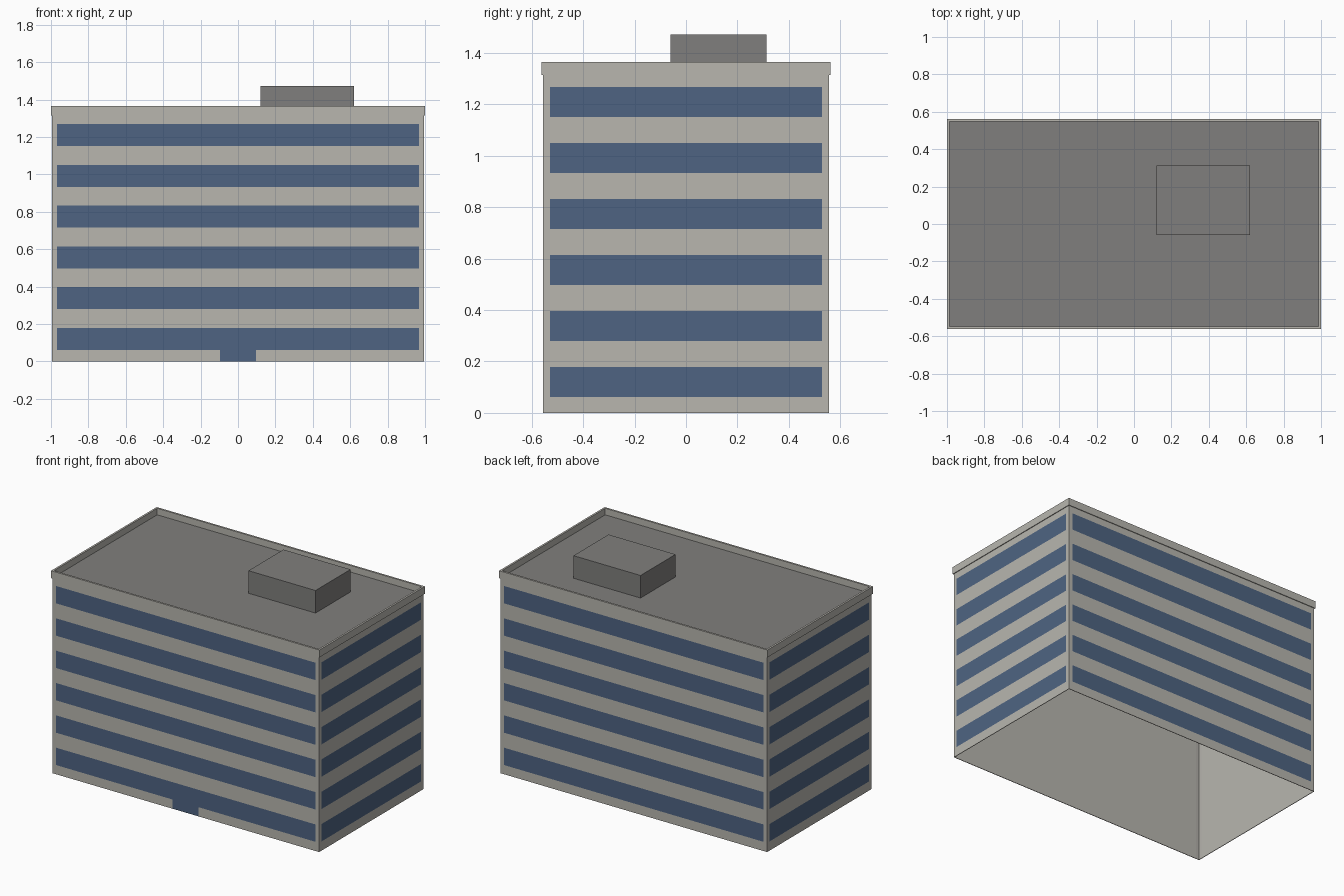
import bpy, bmesh

if "Cube" in bpy.data.objects:
    bpy.data.objects.remove(bpy.data.objects["Cube"])

HX, HY = 0.995, 0.557          # wall half sizes
WX, WY = 0.968, 0.53           # window band half lengths
DOOR = 0.097                   # door half width
ROOF, TOP = 1.32, 1.365


def material(name, rgb):
    m = bpy.data.materials.new(name)
    m.diffuse_color = (*rgb, 1)
    m.use_nodes = True
    m.node_tree.nodes["Principled BSDF"].inputs["Base Color"].default_value = m.diffuse_color
    return m


concrete = material("concrete", (0.48, 0.468, 0.43))
glass = material("blue glass", (0.077, 0.127, 0.223))
roofing = material("roof grey", (0.216, 0.212, 0.205))


def finish(name, bm, *mats):
    mesh = bpy.data.meshes.new(name)
    bm.to_mesh(mesh)
    bm.free()
    obj = bpy.data.objects.new(name, mesh)
    bpy.context.collection.objects.link(obj)
    for m in mats:
        mesh.materials.append(m)
    return obj


def box(name, lo, hi, mat):
    bm = bmesh.new()
    bmesh.ops.create_cube(bm, size=1)
    for v in bm.verts:
        v.co = [lo[i] if v.co[i] < 0 else hi[i] for i in range(3)]
    return finish(name, bm, mat)


# Walls: perimeter columns crossed with floor rows; glass chosen by rule
xs = [-HX, -WX, -DOOR, DOOR, WX]
ys = [-HY, -WY, WY]
ring = ([(x, -HY) for x in xs] + [(HX, y) for y in ys]
        + [(-x, HY) for x in xs] + [(-HX, -y) for y in ys])
rows = [0.0]
for floor in range(6):
    base = 0.062 + 0.218 * floor
    rows += [base, base + 0.117]
rows.append(ROOF)

bm = bmesh.new()
grid = [[bm.verts.new((x, y, z)) for x, y in ring] for z in rows]
n = len(ring)
for r in range(len(rows) - 1):
    for c in range(n):
        d = (c + 1) % n
        f = bm.faces.new((grid[r][c], grid[r][d], grid[r + 1][d], grid[r + 1][c]))
        mid = f.calc_center_median()
        in_band = r % 2 == 1 and (abs(mid.x) < WX or abs(mid.y) < WY) \
            and not (abs(mid.x) > WX and abs(mid.y) > WY)
        on_end = (abs(mid.x) > WX and abs(mid.y) > HY - 0.001) or \
                 (abs(mid.y) > WY and abs(mid.x) > HX - 0.001)
        is_door = r == 0 and abs(mid.x) < 0.01 and mid.y < 0
        f.material_index = int((in_band and not on_end) or is_door)
walls = finish("walls", bm, concrete, glass, concrete, concrete)
# Inner skin is plain concrete through the material offset
shell = walls.modifiers.new("shell", 'SOLIDIFY')
shell.thickness = 0.004
shell.offset = -1
shell.material_offset = 2
shell.material_offset_rim = 2

# Roof deck
box("roof_deck", (-HX + 0.001, -HY + 0.001, ROOF - 0.004),
    (HX - 0.001, HY - 0.001, ROOF + 0.001), roofing)

# Parapet: closed rectangular ring slightly proud of the walls
bm = bmesh.new()
loops = []
for hx, hy, z in ((1.0, 0.562, ROOF - 0.005), (1.0, 0.562, TOP),
                  (0.987, 0.549, TOP), (0.987, 0.549, ROOF - 0.005)):
    loops.append([bm.verts.new((sx * hx, sy * hy, z))
                  for sx, sy in ((-1, -1), (1, -1), (1, 1), (-1, 1))])
for a in range(4):
    b = (a + 1) % 4
    for c in range(4):
        d = (c + 1) % 4
        bm.faces.new((loops[a][c], loops[a][d], loops[b][d], loops[b][c]))
bmesh.ops.recalc_face_normals(bm, faces=bm.faces)
finish("parapet", bm, concrete)

# Rooftop plant room
box("plant_room", (0.12, -0.06, ROOF), (0.62, 0.313, 1.473), roofing)
